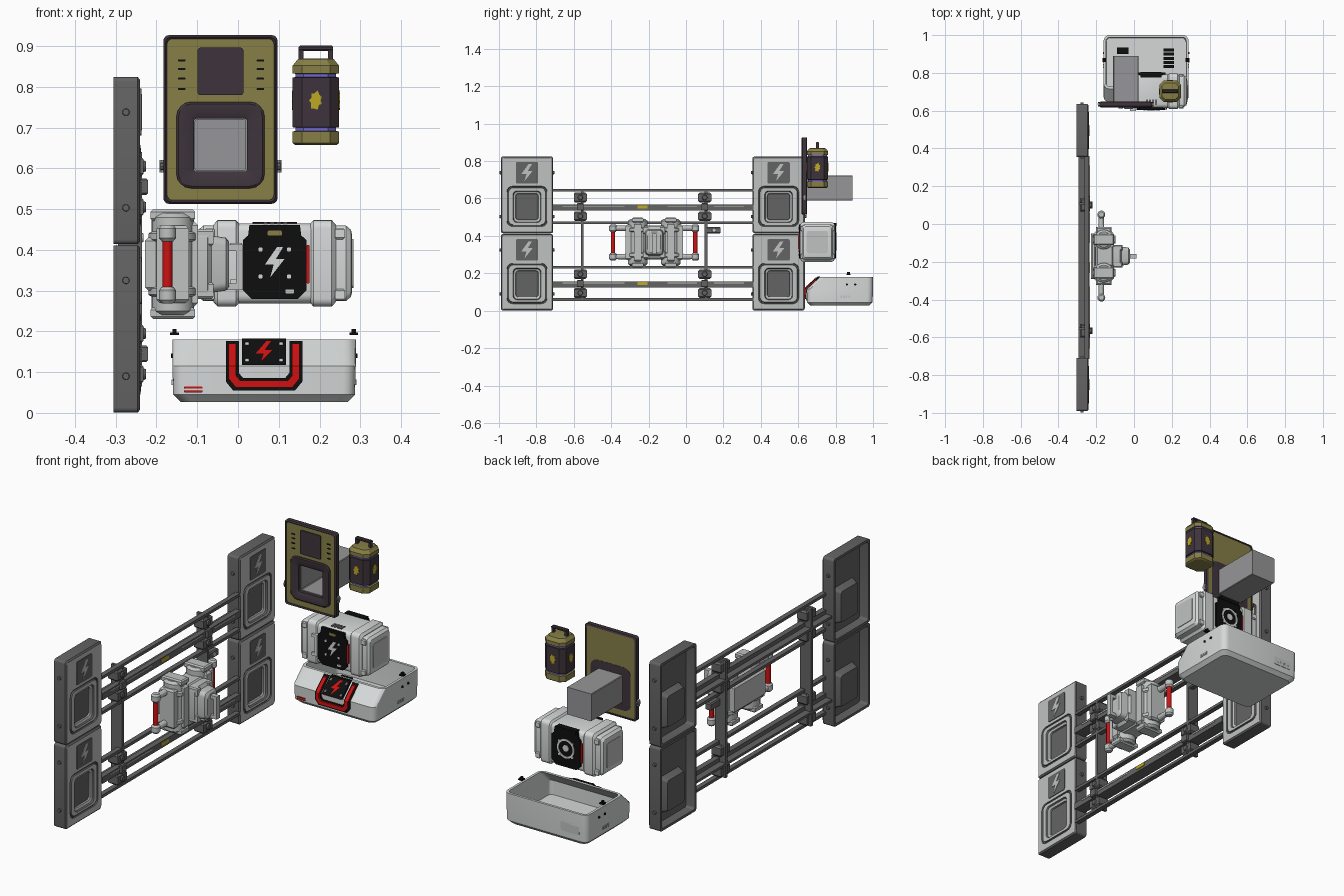
import bpy, bmesh, math

if "Cube" in bpy.data.objects:
    bpy.data.objects.remove(bpy.data.objects["Cube"])

COL = {'dark_grey': (100, 100, 100), 'light_grey': (192, 194, 194), 'off_white': (214, 217, 217),
       'black': (14, 14, 15), 'red': (205, 18, 18), 'olive': (134, 126, 70), 'plum': (62, 52, 60),
       'yellow': (190, 168, 35), 'violet': (112, 105, 205), 'mid_grey': (150, 150, 152)}
M = {}
for k, c in COL.items():
    M[k] = bpy.data.materials.new(k)
    M[k].diffuse_color = [(v / 255 / 12.92 if v < 11 else ((v / 255 + .055) / 1.055) ** 2.4) for v in c] + [1]


def P(ax, a, u, v):
    return {'x': (a, u, v), 'y': (u, a, v), 'z': (u, v, a)}[ax]


def loft(name, loops, mat, segs=None, caps=(True, True), closed=False):
    """Bridge equal-length loops; segs = one colour per bridge, cap colours follow the neighbours."""
    bm = bmesh.new()
    V = [[bm.verts.new(p) for p in l] for l in loops]
    n, k = len(V[0]), len(V)
    segs = segs or [mat] * k
    names = list(dict.fromkeys([mat] + segs))
    for i in range(k if closed else k - 1):
        for j in range(n):
            f = bm.faces.new((V[i][j], V[i][(j + 1) % n], V[(i + 1) % k][(j + 1) % n], V[(i + 1) % k][j]))
            f.material_index = names.index(segs[i])
    if not closed:
        for on, l, s in ((caps[0], V[0], segs[0]), (caps[1], V[-1], segs[-1])):
            if on:
                bm.faces.new(l).material_index = names.index(s)
    bmesh.ops.recalc_face_normals(bm, faces=bm.faces)
    me = bpy.data.meshes.new(name)
    bm.to_mesh(me)
    bm.free()
    for s in names:
        me.materials.append(M[s])
    ob = bpy.data.objects.new(name, me)
    bpy.context.collection.objects.link(ob)
    return ob


def rr(ax, a, cu, cv, w, h, r=.012, n=4):
    """Rounded rectangle loop at height a on an axis."""
    pts = []
    for q, (sx, sy) in enumerate(((1, 1), (-1, 1), (-1, -1), (1, -1))):
        for j in range(n + 1):
            t = math.pi / 2 * (q + j / n)
            pts.append(P(ax, a, cu + sx * (w / 2 - r) + r * math.cos(t), cv + sy * (h / 2 - r) + r * math.sin(t)))
    return pts


def plate(name, ax, a, b, cu, cv, w, h, mat, r=.008, n=3):
    return loft(name, [rr(ax, a, cu, cv, w, h, r, n), rr(ax, b, cu, cv, w, h, r, n)], mat)


def box(name, x, y, z, mat, bev=0):
    w, h, cx, cy = x[1] - x[0], y[1] - y[0], sum(x) / 2, sum(y) / 2
    lv = [(z[0], bev), (z[0] + bev, 0), (z[1] - bev, 0), (z[1], bev)] if bev else [(z[0], 0), (z[1], 0)]
    return loft(name, [[(cx + s * (w / 2 - i), cy + t * (h / 2 - i), a) for s, t in
                        ((1, 1), (-1, 1), (-1, -1), (1, -1))] for a, i in lv], mat)


def lathe(name, ax, cu, cv, prof, mat, n=16, segs=None):
    return loft(name, [[P(ax, a, cu + r * math.cos(2 * math.pi * i / n), cv + r * math.sin(2 * math.pi * i / n))
                        for i in range(n)] for a, r in prof], mat, segs)


def shape(name, ax, a, b, cu, cv, su, sv, pts, mat):
    return loft(name, [[P(ax, t, cu + su * u, cv + sv * v) for u, v in pts] for t in (a, b)], mat)


BOLT = [(.1, .5), (-.4, -.08), (-.04, -.08), (-.18, -.5), (.4, .1), (.05, .1), (.35, .5)]

# Four wall panels: hollow shells with a socket well, pictogram plate and side screws
for cy in (-.85, .495):
    for z0 in (0.0, .413):
        zc, zs = z0 + .206, z0 + .145
        loops = [rr('x', -.258, cy, zc, .256, .386), rr('x', -.305, cy, zc, .256, .386),
                 rr('x', -.305, cy, zc, .28, .41), rr('x', -.246, cy, zc, .28, .41),
                 rr('x', -.24, cy, zc, .266, .396), rr('x', -.24, cy, zs, .216, .216, .03),
                 rr('x', -.245, cy, zs, .212, .212, .03), rr('x', -.245, cy, zs, .202, .202, .028),
                 rr('x', -.239, cy, zs, .198, .198, .027), rr('x', -.239, cy, zs - .002, .15, .17, .022),
                 rr('x', -.246, cy, zs - .002, .142, .162, .02), rr('x', -.25, cy, zs - .002, .122, .142, .015),
                 rr('x', -.284, cy, zs - .002, .108, .125, .012)]
        d, l = 'dark_grey', 'light_grey'
        loft('wall_panel', loops, d, [d, d, d, d, l, d, d, d, l, d, l, 'mid_grey'])
        loft('socket_housing', [rr('x', -.292, cy, zs, .13, .15), rr('x', -.25, cy, zs, .16, .18)], d, caps=(True, False))
        for s in (-1, 1):
            plate('socket_contact', 'x', -.286, -.262, cy + s * .027, zs, .04, .095, d, .004)
            plate('contact_slot', 'x', -.263, -.26, cy + s * .027, zs, .018, .07, 'black', .003)
        plate('pictogram_plate', 'x', -.241, -.237, cy, z0 + .325, .12, .115, d)
        shape('pictogram_bolt', 'x', -.238, -.235, cy, z0 + .325, .075, .09, BOLT, l)
        for s in (-1, 1):
            for z in (z0 + .09, z0 + .325):
                lathe('side_screw', 'y', -.275, z, [(cy + s * .139, .009), (cy + s * .148, .008)], d, 12)

# Rails between the panels, mirrored about the middle height
for s in (-1, 1):
    zr = .35 + s * .205
    for z in (zr + .088, zr - .085):
        box('thin_rail', (-.262, -.238), (-.715, .36), (z - .007, z + .007), 'dark_grey')
    box('main_rail', (-.295, -.235), (-.715, .36), (zr - .02, zr - .008), 'dark_grey')
    box('main_rail_lip', (-.262, -.235), (-.715, .36), (zr - .008, zr + .012), 'dark_grey')
    for y0, y1 in ((-.66, -.33), (-.1, .06), (.15, .31)):
        box('rail_stripe', (-.235, -.233), (y0, y1), (zr + .001, zr + .006), 'light_grey')
    box('rail_tag', (-.235, -.232), (-.26, -.205), (zr - .008, zr + .008), 'yellow')
    for y in (-.565, .1):
        for t in (-1, 1):
            box('rail_bracket', (-.285, -.232), (y - .035, y + .035), (zr + t * .05 - .026, zr + t * .05 + .026), 'dark_grey', .008)
            lathe('bracket_bolt', 'x', y, zr + t * .05, [(-.233, .015), (-.226, .012)], 'dark_grey', 12)
        box('bracket_clamp', (-.24, -.221), (y - .018, y + .018), (zr - .02, zr + .02), 'dark_grey', .004)
for y in (-.555, .107):
    box('rail_post', (-.295, -.236), (y - .007, y + .007), (.065, .64), 'dark_grey')
box('cable_box', (-.265, -.235), (.113, .185), (.412, .448), 'dark_grey', .005)
lathe('cable_box_port', 'x', .15, .43, [(-.236, .012), (-.232, .01)], 'light_grey', 12)

# Central gripper: two ribbed barrels, red side rods, head and grab handle
cy, cz, g = -.17, .365, 'light_grey'
box('gripper_core', (-.205, -.105), (cy - .06, cy + .06), (.275, .455), g, .012)
box('gripper_back', (-.228, -.2), (cy - .12, cy + .12), (.3, .43), g, .008)
for s in (-1, 1):
    yb, yr = cy + s * .088, cy + s * .22
    lathe('barrel', 'z', -.16, yb, [(.24, .04), (.25, .052), (.285, .052), (.29, .06), (.305, .06), (.31, .052), (.42, .052),
                                    (.425, .06), (.44, .06), (.445, .052), (.48, .052), (.49, .04)], g, 20)
    box('barrel_guard', (-.155, -.098), (yb - .02, yb + .02), (.26, .47), g, .01)
    box('barrel_side_plate', (-.2, -.12), (yb + s * .05 - .015, yb + s * .05 + .015), (.27, .46), g, .008)
    lathe('red_rod', 'z', -.173, yr, [(.295, .012), (.435, .012)], 'red', 14)
    for t in (-1, 1):
        z = cz + t * .076
        lathe('rod_cap', 'z', -.173, yr, [(z - .02, .014), (z - .012, .021), (z + .012, .021), (z + .02, .014)], g, 14)
        lathe('rod_arm', 'y', -.173, z, [(yr, .013), (yb, .018)], g, 12)
        box('barrel_end_block', (-.215, -.105), (yb - .03, yb + .03), (cz + t * .12 - .014, cz + t * .12 + .014), g, .006)
        box('head_clamp', (-.11, -.06), (cy + s * .045 - .014, cy + s * .045 + .014), (cz + t * .065 - .02, cz + t * .065 + .02), g, .005)
loft('gripper_head', [rr('x', a, cy, cz, w, h, .02) for a, w, h in
                      ((-.11, .12, .17), (-.075, .12, .17), (-.065, .1, .14), (-.03, .09, .13), (-.022, .07, .11))], g)
for z in (.31, .405):
    box('grab_handle_bar', (-.03, .01), (cy - .012, cy + .012), (z - .008, z + .008), g)
box('grab_handle_grip', (-.005, .012), (cy - .012, cy + .012), (.302, .413), g)

# Control panel: olive board, dark rim, screen, framed opening into a box behind
px, pz = -.043, .72
loft('panel_rim', [rr('y', a, px, pz, w, h, .014) for a, w, h in
                   ((.622, .262, .396), (.618, .27, .404), (.624, .28, .414), (.645, .28, .414), (.648, .262, .396))], 'plum', closed=True)
loft('panel_board', [rr('y', .626, px, pz, .264, .398, .012), rr('y', .626, px, .657, .2, .2, .02),
                     rr('y', .645, px, .657, .2, .2, .02), rr('y', .645, px, pz, .264, .398, .012)], 'olive', closed=True)
loft('opening_frame', [rr('y', .646, px, .657, .216, .212, .035), rr('y', .621, px, .657, .216, .212, .035),
                       rr('y', .617, px, .657, .206, .202, .032), rr('y', .617, px, .657, .16, .16, .02),
                       rr('y', .624, px, .657, .13, .13, .006), rr('y', .648, px, .657, .13, .13, .006)], 'plum', closed=True)
loft('rear_box', [rr('y', a, px, .657, w, w, .003, 1) for a, w in
                  ((.88, .124), (.64, .124), (.64, .134), (.89, .134))], 'mid_grey')
plate('screen', 'y', .621, .63, px, .838, .113, .117, 'plum')
for sx in (-.138, .055):
    for z in (.865, .844, .82, .795):
        plate('panel_mark', 'y', .623, .627, sx, z, .018, .005, 'black', .001, 1)
for s in (-1, 1):
    lathe('panel_pivot', 'z', px + s * .143, .635, [(.59, .007), (.62, .007)], 'light_grey', 10)
    lathe('pivot_pin', 'x', .635, .605, [(px + s * .135, .012), (px + s * .147, .012)], 'dark_grey', 10)

# Canister: chamfered square body with caps, violet rings, yellow splash marks, handle
kx, ky = .191, .703
prof = [(.657, .1), (.662, .114), (.69, .114), (.692, .1), (.7, .1), (.701, .114), (.823, .114), (.824, .1),
        (.832, .1), (.833, .114), (.852, .114), (.868, .088), (.87, .05)]
o, p, v = 'olive', 'plum', 'violet'
loft('canister', [rr('z', a, kx, ky, w, w, w * .2, 1) for a, w in prof], o, [o, o, o, v, p, p, p, v, o, o, o, o])
SPLASH = [(r * math.cos(i * math.pi / 7), r * math.sin(i * math.pi / 7))
          for i, r in enumerate((.3, .4, .35, .5, .35, .42, .3, .42, .32, .5, .42, .48, .3, .4))]
for s in (-1, 1):
    shape('splash_mark', 'y', ky + s * .055, ky + s * .059, kx, .767, .04, .05, SPLASH, 'yellow')
    shape('splash_mark', 'x', kx + s * .055, kx + s * .059, ky, .767, .04, .05, SPLASH, 'yellow')
    box('handle_leg', (kx + s * .036 - .006, kx + s * .036 + .006), (ky - .007, ky + .007), (.86, .892), 'plum')
box('handle_top', (kx - .042, kx + .042), (ky - .009, ky + .009), (.888, .902), 'plum', .004)

# Power case: body with straps, end caps and black plates front and back
bx, by, bz, w = .09, .703, .367, 'off_white'
loft('case_body', [rr('x', a, by, bz, q, h, .015) for a, q, h in
                   ((-.1, .13, .14), (-.097, .15, .165), (-.085, .165, .185), (.265, .165, .185), (.277, .15, .165), (.28, .13, .14))], w)
loft('case_mid', [rr('x', a, by, bz, q, h, .02) for a, q, h in
                  ((-.02, .165, .18), (0, .176, .196), (.18, .176, .196), (.2, .165, .18))], w)
for s in (-1, 1):
    loft('case_strap', [rr('x', bx + s * a, by, bz, q, h, .02) for a, q, h in
                        ((.085, .17, .19), (.095, .186, .212), (.14, .186, .212), (.15, .168, .19))], w)
    plate('case_end_panel', 'x', bx + s * .189, bx + s * .193, by, bz, .115, .12, g, .012)
    for z in (.29, .44):
        box('strap_block', (bx + s * .16 - .012, bx + s * .16 + .012), (.612, .794), (z - .014, z + .014), w, .004)
    ya = by + s * .086
    shape('case_black_plate', 'y', ya, by + s * .099, bx, .37, .155, .182,
          [(-.4, .5), (.4, .5), (.42, .36), (.5, .3), (.5, -.38), (.36, -.5), (-.36, -.5), (-.5, -.38), (-.5, .3), (-.42, .36)], 'black')
    for dx in (-.035, .035):
        for dz in (-.033, .033):
            plate('plate_stud', 'y', by + s * .098, by + s * .102, bx + dx, .368 + dz, .01, .01, w, .002, 1)
    plate('case_red_strip', 'y', by + s * .08, by + s * .097, bx - s * .082, .365, .007, .095, 'red', .002, 1)
shape('case_bolt', 'y', .601, .605, bx, .37, .06, .075, BOLT, w)
plate('case_label', 'y', .601, .605, bx, .441, .035, .012, o, .002, 1)
plate('case_small_label', 'y', .601, .605, bx + .037, .298, .022, .01, g, .002, 1)
loft('case_back_ring', [[(bx + r * math.cos(i * math.pi / 12), y, .37 + r * math.sin(i * math.pi / 12)) for i in range(24)]
                        for r, y in ((.047, .8), (.047, .805), (.038, .805), (.038, .8))], w, closed=True)
lathe('case_back_dot', 'y', bx, .372, [(.8, .016), (.805, .016)], w)
box('case_top_latch', (.035, .145), (.775, .805), (.452, .468), 'black')
for i in range(4):
    box('case_top_rib', (.063 + i * .016, .073 + i * .016), (.63, .66), (.455, .468), 'dark_grey')
for z in (.32, .41):
    box('case_handle_bar', (-.02, .008), (.598, .63), (z - .007, z + .007), w)
box('case_handle_grip', (-.004, .01), (.598, .612), (.313, .417), w)

# Open tub with a sloped front
tx = .064


def tub(z, y0, y1, wd, r=.03):
    return rr('z', z, tx, (y0 + y1) / 2, wd, y1 - y0, r)


loft('tub', [tub(.027, .665, .98, .41), tub(.045, .647, .997, .446), tub(.115, .645, 1, .45), tub(.18, .715, 1, .45),
             tub(.18, .728, .988, .426, .02), tub(.115, .66, .988, .426, .02), tub(.045, .66, .985, .42, .02)], w)


def strip(name, o_w, i_w, zo, zi, ztop, lift, mat):
    """U-shaped band that follows the tub front and its slope."""
    left = [(-o_w, ztop, -i_w, ztop), (-o_w, .115, -i_w, .115), (-o_w, zo + .022, -i_w, zi + .012), (-o_w + .018, zo, -i_w + .01, zi)]
    path = left + [(-a, b, -c, d) for a, b, c, d in reversed(left)]
    y = lambda z: .645 + max(0, z - .115) * 1.077
    loft(name, [[(tx + a, y(b), b), (tx + a, y(b) - lift, b), (tx + c, y(d) - lift, d), (tx + c, y(d), d)]
                for a, b, c, d in path], mat)


strip('tub_handle_border', .094, .062, .055, .086, .176, .004, 'black')
strip('tub_handle', .087, .069, .062, .08, .17, .012, 'red')
# Black pictogram plate lying on the slope
for nm, wd, z0, z1, lift, mat in (('slope_plate', .108, .117, .182, .014, 'black'),):
    loft(nm, [[(tx + s * wd / 2, .645 + (z - .115) * 1.077 - l, z) for s, z in ((-1, z0), (1, z0), (1, z1), (-1, z1))]
              for l in (0, lift)], mat)
loft('slope_bolt', [[(tx + .055 * a, .645 + (.15 + .055 * b - .115) * 1.077 - l, .15 + .055 * b) for a, b in BOLT]
                    for l in (.012, .018)], 'red')
for s in (-1, 1):
    for z in (.13, .17):
        plate('slope_stud', 'y', .645 + (z - .115) * 1.077 - .018, .645 + (z - .115) * 1.077 - .008, tx + s * .042, z, .01, .008, w, .002, 1)
    # Corner clips above the rim and wall studs
    box('rim_clip', (tx + s * .22 - .011, tx + s * .22 + .011), (.858, .88), (.191, .197), 'black')
    box('rim_clip_top', (tx + s * .22 - .005, tx + s * .22 + .005), (.862, .876), (.197, .206), 'black')
    for y, z in ((.86, .14), (.905, .14)):
        lathe('wall_stud', 'x', y, z, [(tx + s * .222, .006), (tx + s * .229, .006)], 'black', 10)
    for i in range(4):
        plate('wall_vent', 'x', tx + s * .223, tx + s * .227, .83 + i * .014, .075, .008, .014, g, .001, 1)
for i in range(2):
    plate('front_red_mark', 'y', .643, .648, -.11, .053 + i * .009, .045, .005, 'red', .001, 1)
# Back label and floor vents
plate('back_label', 'y', .995, 1.0, -.07, .1, .1, .05, g, .006)
for i in range(4):
    plate('back_label_slot', 'y', .997, 1.0, -.1 + i * .02, .092, .012, .014, 'dark_grey', .001, 1)
for i in range(5):
    box('floor_vent', (.155, .212), (.825 + i * .022, .841 + i * .022), (.044, .06), 'black')
box('floor_connector', (-.09, -.03), (.9, .935), (.044, .07), 'black')

# Smooth curved surfaces, keep edges crisp
bpy.ops.object.select_all(action='SELECT')
bpy.context.view_layer.objects.active = bpy.context.collection.objects[0]
bpy.ops.object.shade_smooth_by_angle(angle=math.radians(28))

for m in bpy.data.materials:
    if m.users and not m.is_grease_pencil:
        m.use_nodes = True
        m.node_tree.nodes["Principled BSDF"].inputs["Base Color"].default_value = m.diffuse_color
